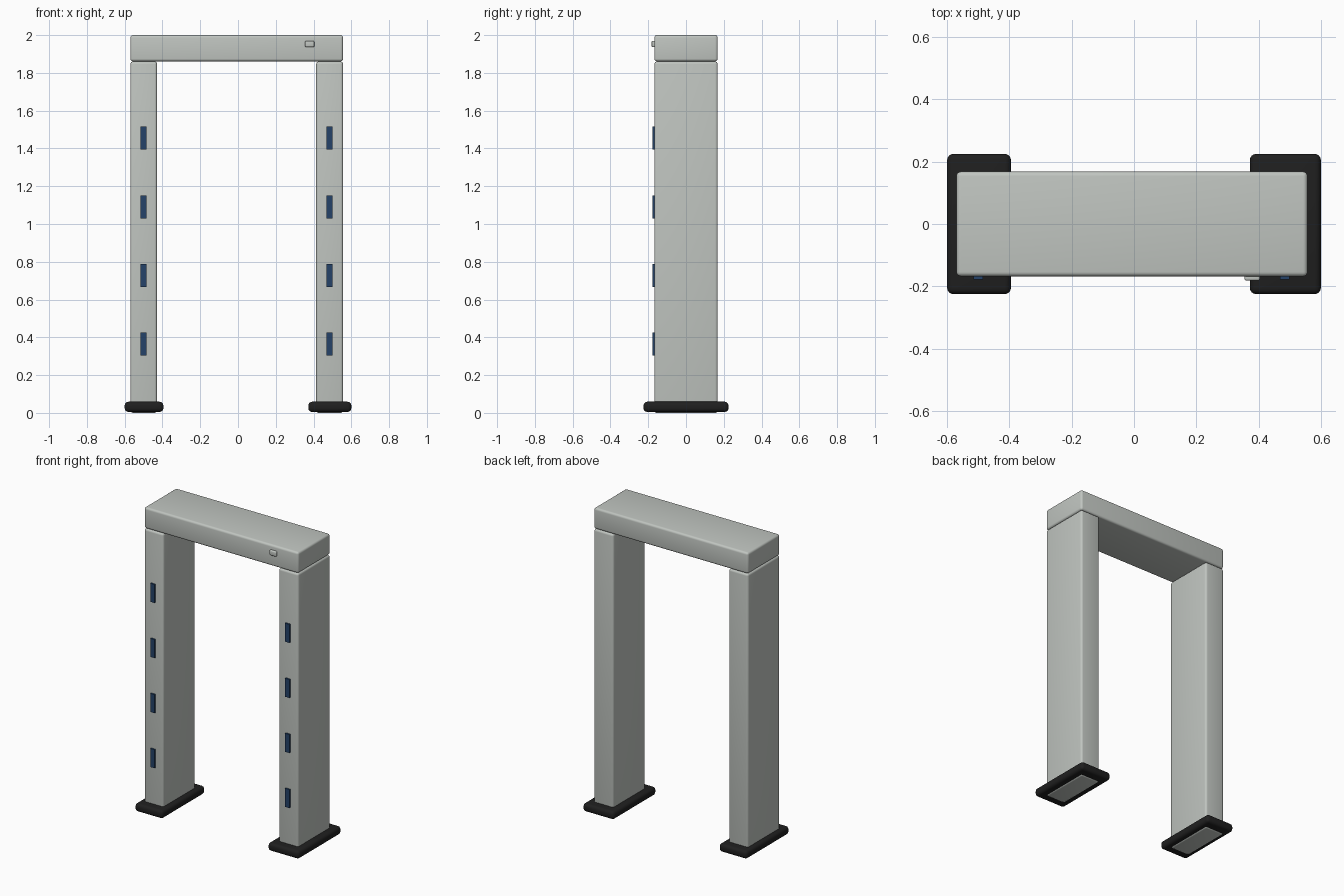
import bpy
import bmesh
import math
from mathutils import Vector

if "Cube" in bpy.data.objects:
    bpy.data.objects.remove(bpy.data.objects["Cube"])


def material(name, colour):
    m = bpy.data.materials.new(name)
    m.diffuse_color = (*colour, 1.0)
    m.use_nodes = True
    m.node_tree.nodes["Principled BSDF"].inputs["Base Color"].default_value = m.diffuse_color
    return m


GREY = material("light_grey", (0.53, 0.56, 0.53))
BLACK = material("rubber_black", (0.014, 0.014, 0.014))
NAVY = material("navy_blue", (0.018, 0.055, 0.14))


def rounded_box(name, lo, hi, mat, bevel, segments=4):
    """Box between two corners with rounded edges."""
    lo, hi = Vector(lo), Vector(hi)
    centre, size = (lo + hi) / 2, hi - lo
    bm = bmesh.new()
    bmesh.ops.create_cube(bm, size=1.0)
    bmesh.ops.scale(bm, vec=size, verts=bm.verts)
    mesh = bpy.data.meshes.new(name)
    bm.to_mesh(mesh)
    bm.free()
    mesh.materials.append(mat)
    ob = bpy.data.objects.new(name, mesh)
    ob.location = centre
    bpy.context.collection.objects.link(ob)
    if bevel:
        mod = ob.modifiers.new("rounded_edges", "BEVEL")
        mod.width = bevel
        mod.segments = segments
        mod.limit_method = "NONE"
        bpy.ops.object.select_all(action="DESELECT")
        ob.select_set(True)
        bpy.context.view_layer.objects.active = ob
        bpy.ops.object.modifier_apply(modifier=mod.name)
        bpy.ops.object.shade_smooth_by_angle(angle=math.radians(35))
    return ob


DEPTH = 0.168  # half depth of posts and top beam

# side, post x range, foot x range, lamp centre
sides = [
    ("left", (-0.57, -0.428), (-0.60, -0.395), -0.50),
    ("right", (0.414, 0.557), (0.372, 0.60), 0.484),
]
for side, post, foot, lamp_x in sides:
    # Upright post, reaching the floor through its foot
    rounded_box(f"{side}_post", (post[0], -DEPTH, 0.0),
                (post[1], DEPTH, 1.86), GREY, 0.014)
    # Rubber foot around the post
    rounded_box(f"{side}_foot", (foot[0], -0.225, 0.005),
                (foot[1], 0.225, 0.059), BLACK, 0.02)
    # Column of indicator lamps on the front
    for i in range(4):
        z = 0.364 + i * 0.3635
        rounded_box(f"{side}_lamp_{i + 1}", (lamp_x - 0.016, -0.178, z - 0.061),
                    (lamp_x + 0.016, -DEPTH + 0.005, z + 0.061), NAVY, 0)

# Beam across the top
rounded_box("top_beam", (-0.57, -DEPTH, 1.861), (0.557, DEPTH, 2.0), GREY, 0.014)

# Small button on the beam front
rounded_box("beam_button", (0.355, -0.182, 1.936),
            (0.404, -DEPTH + 0.006, 1.969), GREY, 0.006, 3)
